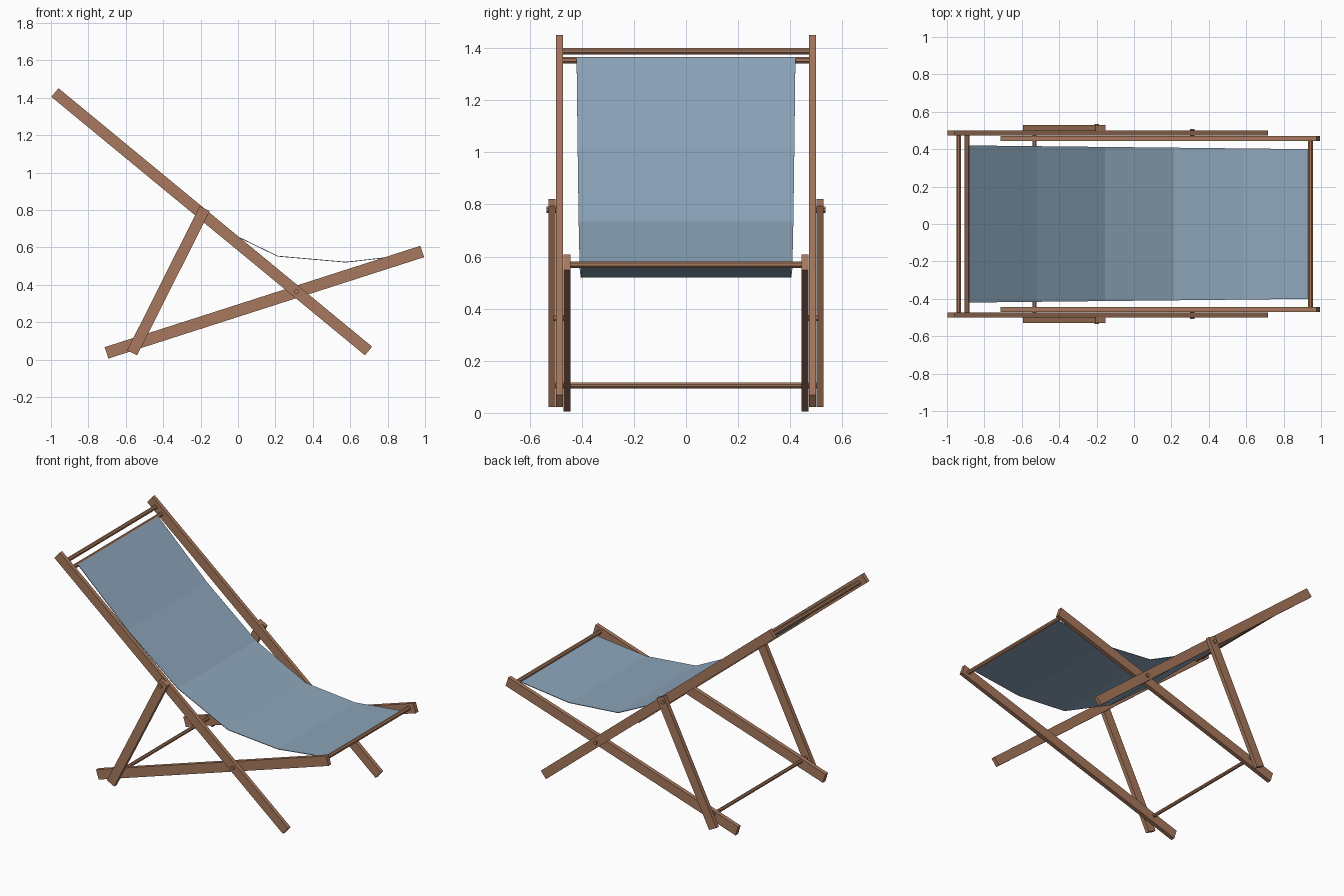
import bpy, bmesh, math
from mathutils import Vector, Matrix

if "Cube" in bpy.data.objects:
    bpy.data.objects.remove(bpy.data.objects["Cube"])


def material(name, rgb):
    m = bpy.data.materials.new(name)
    m.diffuse_color = (*rgb, 1)
    m.use_nodes = True
    m.node_tree.nodes["Principled BSDF"].inputs["Base Color"].default_value = m.diffuse_color
    return m


wood = material("warm wood", (0.39, 0.19, 0.11))
canvas = material("blue grey canvas", (0.27, 0.385, 0.50))


def finish(name, bm, mat):
    bmesh.ops.recalc_face_normals(bm, faces=bm.faces)
    me = bpy.data.meshes.new(name)
    bm.to_mesh(me)
    bm.free()
    me.materials.append(mat)
    ob = bpy.data.objects.new(name, me)
    bpy.context.scene.collection.objects.link(ob)
    return ob


def rail(name, a, b, width, y0, y1):
    """Flat plank from a to b in the xz plane, between y0 and y1."""
    a, b = Vector(a), Vector(b)
    d = b - a
    mid = (a + b) / 2
    bm = bmesh.new()
    bmesh.ops.create_cube(bm, size=1, matrix=(
        Matrix.Translation((mid.x, (y0 + y1) / 2, mid.y))
        @ Matrix.Rotation(-math.atan2(d.y, d.x), 4, 'Y')
        @ Matrix.Diagonal((d.length, abs(y1 - y0), width, 1))))
    finish(name, bm, wood)


def rod(name, x, z, y0, y1, r):
    """Octagonal rod running along y."""
    bm = bmesh.new()
    bmesh.ops.create_cone(bm, cap_ends=True, segments=8, radius1=r, radius2=r,
                          depth=abs(y1 - y0), matrix=(
        Matrix.Translation((x, (y0 + y1) / 2, z))
        @ Matrix.Rotation(math.pi / 2, 4, 'X')
        @ Matrix.Rotation(math.pi / 8, 4, 'Z')))
    finish(name, bm, wood)


# side frames, mirrored left and right
for s, side in ((-1, "near"), (1, "far")):
    rail(side + "_back_rail", (-0.979, 1.428), (0.698, 0.046), 0.06, s * 0.473, s * 0.499)
    rail(side + "_seat_rail", (-0.703, 0.036), (0.985, 0.578), 0.064, s * 0.444, s * 0.471)
    rail(side + "_prop_leg", (-0.566, 0.036), (-0.178, 0.807), 0.06, s * 0.501, s * 0.528)
    rod(side + "_prop_pin", -0.2, 0.78, s * 0.475, s * 0.535, 0.013)
    rod(side + "_pivot_pin", 0.312, 0.364, s * 0.446, s * 0.508, 0.013)

# crossbars joining the two sides
rod("top_bar", -0.937, 1.388, -0.48, 0.48, 0.014)
rod("canvas_bar", -0.893, 1.354, -0.48, 0.48, 0.014)
rod("front_bar", 0.944, 0.569, -0.455, 0.455, 0.014)
rod("foot_bar", -0.532, 0.105, -0.508, 0.508, 0.012)

# hanging canvas, five flat panels
sag = [(-0.882, 1.362), (-0.52, 1.022), (-0.155, 0.732),
       (0.212, 0.553), (0.577, 0.521), (0.94, 0.562)]
bm = bmesh.new()
rows = []
for i, (x, z) in enumerate(sag):
    w = 0.42 - 0.02 * i / 5
    rows.append([bm.verts.new((x, s * w, z)) for s in (-1, 1)])
for a, b in zip(rows, rows[1:]):
    bm.faces.new((a[0], b[0], b[1], a[1]))
sling = finish("canvas_sling", bm, canvas)
mod = sling.modifiers.new("thickness", 'SOLIDIFY')
mod.thickness = 0.004
mod.offset = 0
